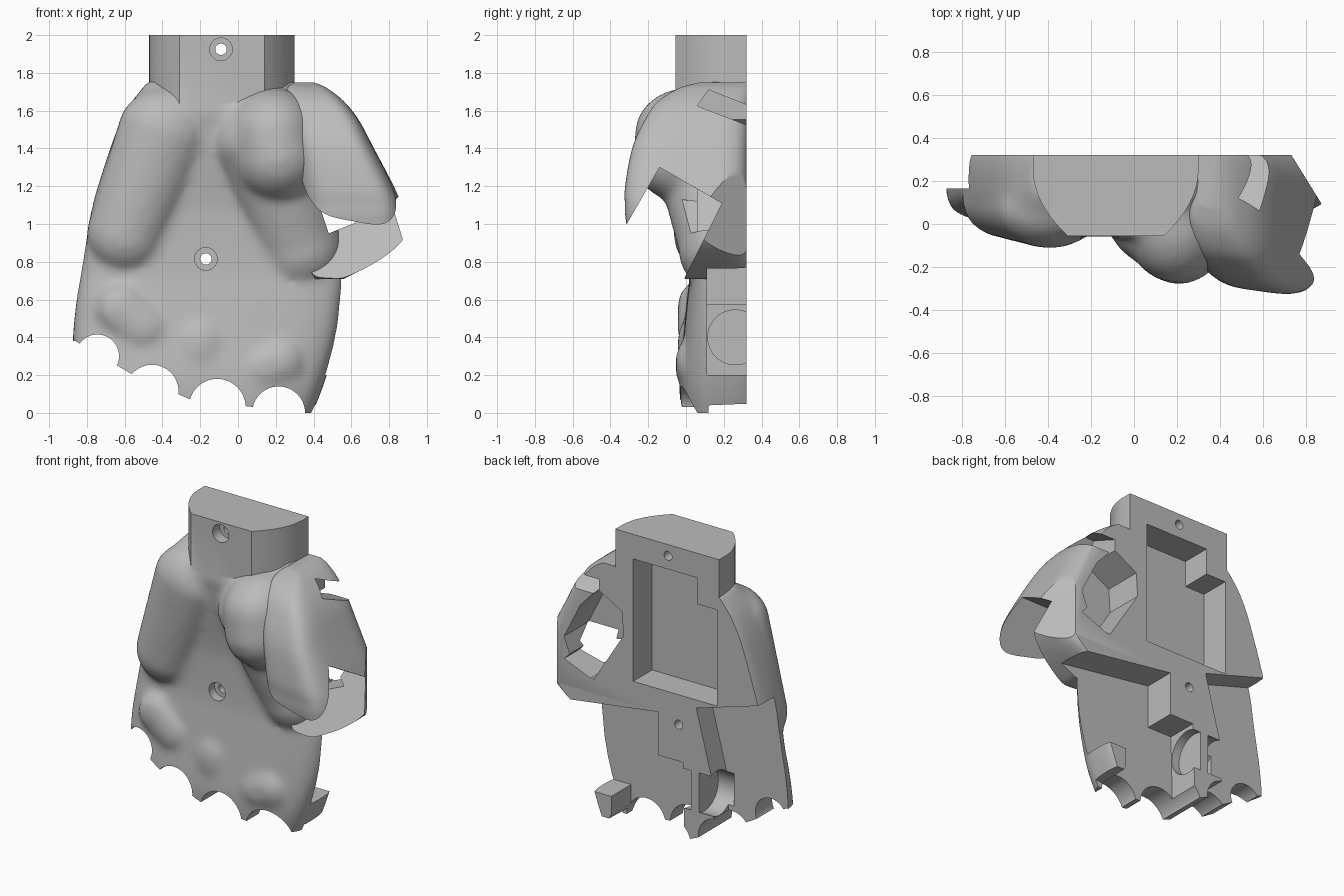
import bpy, bmesh, math
from mathutils import Vector

if "Cube" in bpy.data.objects:
    bpy.data.objects.remove(bpy.data.objects["Cube"], do_unlink=True)

grey = bpy.data.materials.new("plain grey")
grey.use_nodes = True
colour = (0.5, 0.5, 0.5, 1)
grey.diffuse_color = colour
grey.node_tree.nodes["Principled BSDF"].inputs["Base Color"].default_value = colour

BACK = 0.32


def finish(bm, name):
    bmesh.ops.recalc_face_normals(bm, faces=bm.faces)
    mesh = bpy.data.meshes.new(name)
    bm.to_mesh(mesh)
    bm.free()
    mesh.materials.append(grey)
    ob = bpy.data.objects.new(name, mesh)
    bpy.context.collection.objects.link(ob)
    return ob


def prism(name, points, axis, lo, hi):
    """Extrude a 2D outline along x, y or z."""
    bm = bmesh.new()
    place = {"x": lambda a, b, t: (t, a, b),
             "y": lambda a, b, t: (a, t, b),
             "z": lambda a, b, t: (a, b, t)}[axis]
    rings = [[bm.verts.new(place(a, b, t)) for a, b in points] for t in (lo, hi)]
    for ring in rings:
        bm.faces.new(ring)
    n = len(points)
    for i in range(n):
        j = (i + 1) % n
        bm.faces.new((rings[0][i], rings[0][j], rings[1][j], rings[1][i]))
    return finish(bm, name)


def disc(name, a, b, r, axis, lo, hi):
    pts = [(a + r * math.cos(k * math.tau / 48), b + r * math.sin(k * math.tau / 48))
           for k in range(48)]
    return prism(name, pts, axis, lo, hi)


def capsule(name, p, q, rp, rq, depth):
    """Rounded pad from p to q in the xz plane, with its own depth in y."""
    p, q = Vector(p), Vector(q)
    axis = Vector((p.x - q.x, 0, p.z - q.z)).normalized()
    side = Vector((axis.z, 0, -axis.x))
    bm = bmesh.new()
    bmesh.ops.create_uvsphere(bm, u_segments=48, v_segments=24, radius=1)
    for v in bm.verts:
        c = v.co.copy()
        base, r = (p, rp) if c.z > 0.001 else (q, rq)
        v.co = base + side * c.x * r + axis * c.z * r + Vector((0, c.y * depth, 0))
    return finish(bm, name)


def smooth_rows(rows, steps=5):
    """Catmull-Rom interpolation of the section table."""
    out = []
    for i in range(len(rows) - 1):
        a, b, c, d = (rows[max(0, min(len(rows) - 1, i + k))] for k in (-1, 0, 1, 2))
        for s in range(steps):
            t = s / steps
            out.append([0.5 * (2 * y + (z - x) * t + (2 * x - 5 * y + 4 * z - w) * t * t
                               + (3 * y - x - 3 * z + w) * t ** 3)
                        for x, y, z, w in zip(a, b, c, d)])
    return out + [list(rows[-1])]


def loft(name, rows, mid, back, power, lean=0, n=56):
    """Stack superellipse sections given as (z, left x, right x, front y)."""
    bm = bmesh.new()
    rings = []
    for z, x0, x1, front in smooth_rows(rows):
        ring = []
        for k in range(n):
            t = math.tau * (k + 0.5) / n
            c, s = math.cos(t), math.sin(t)
            off = (x1 - x0) / 2 * math.copysign(abs(c) ** power, c)
            y = mid + (back if s > 0 else mid - front) * math.copysign(abs(s) ** power, s)
            ring.append(bm.verts.new(((x0 + x1) / 2 + off, y - lean * off, z)))
        rings.append(ring)
    for a, b in zip(rings, rings[1:]):
        for i in range(n):
            j = (i + 1) % n
            bm.faces.new((a[i], a[j], b[j], b[i]))
    bm.faces.new(rings[0])
    bm.faces.new(rings[-1])
    return finish(bm, name)


def apply(target, mod):
    with bpy.context.temp_override(object=target, active_object=target):
        bpy.ops.object.modifier_apply(modifier=mod.name)


def combine(target, other, operation):
    mod = target.modifiers.new(operation.lower(), "BOOLEAN")
    mod.operation, mod.solver, mod.object = operation, "EXACT", other
    apply(target, mod)
    bpy.data.objects.remove(other, do_unlink=True)


# Palm slab
palm = loft("palm_shell", [
    (-0.12, -0.87, 0.34, 0.0), (0.06, -0.87, 0.42, -0.03), (0.2, -0.87, 0.47, -0.035),
    (0.4, -0.875, 0.525, -0.015), (0.6, -0.855, 0.555, 0.005), (0.75, -0.83, 0.56, 0.02),
    (0.97, -0.795, 0.49, 0.02), (1.1, -0.77, 0.435, 0.015), (1.3, -0.71, 0.45, -0.015),
    (1.5, -0.64, 0.42, -0.045), (1.62, -0.58, 0.36, -0.06), (1.69, -0.53, 0.32, -0.02),
    (1.76, -0.47, 0.3, 0.1)], 0.2, 0.25, 0.55)

# Muscle and knuckle pads that melt into the palm
for pad in [
        capsule("outer_pad", (-0.4, 0.065, 1.47), (-0.59, 0.115, 0.95), 0.245, 0.21, 0.18),
        capsule("thumb_pad", (0.13, 0.02, 1.42), (0.325, 0.18, 0.87), 0.25, 0.235, 0.22),
        capsule("thumb_ball", (0.19, 0.01, 1.48), (0.21, 0, 1.35), 0.24, 0.24, 0.28),
        capsule("knuckle_pad", (-0.62, 0.02, 0.55), (-0.5, 0.02, 0.45), 0.125, 0.12, 0.065),
        capsule("knuckle_pad", (-0.2, 0.02, 0.37), (-0.2, 0.02, 0.34), 0.13, 0.13, 0.065),
        capsule("knuckle_pad", (0.22, 0.01, 0.27), (0.14, 0.01, 0.24), 0.12, 0.12, 0.065)]:
    combine(palm, pad, "UNION")
remesh = palm.modifiers.new("remesh", "REMESH")
remesh.mode, remesh.voxel_size = "VOXEL", 0.025
apply(palm, remesh)
soften = palm.modifiers.new("soften", "SMOOTH")
soften.factor, soften.iterations = 0.5, 7
apply(palm, soften)

# Wrist block with a flat front and curved sides
curve = [(0.16 * (s / 8) ** 2, 0.25 - 0.305 * s / 8) for s in range(9)]
outline = [(-0.47, 0.4)] + [(-0.47 + a, b) for a, b in curve]
outline += [(0.3 - a, b) for a, b in reversed(curve)] + [(0.3, 0.4)]
wrist = prism("wrist", outline, "z", 1.6, 2.0)

# Thumb root with an angled socket between its two lobes
thumb = loft("thumb_root", [
    (0.71, 0.4, 0.56, 0.0), (0.81, 0.36, 0.75, -0.2), (0.92, 0.34, 0.875, -0.28),
    (1.02, 0.33, 0.875, -0.305), (1.1, 0.33, 0.865, -0.31), (1.2, 0.32, 0.825, -0.31),
    (1.4, 0.29, 0.72, -0.275), (1.55, 0.26, 0.64, -0.21), (1.65, 0.25, 0.56, -0.14),
    (1.72, 0.26, 0.47, -0.03), (1.75, 0.3, 0.4, 0.08)], 0.1, 0.25, 0.48, 0.14)
socket = [(-0.14, 1.3), (0.19, 1.11), (-0.08, 0.57), (-0.44, 0.78)]
bevel = [(0.72, 0.34), (0.875, 0.09), (1.2, 0.09), (1.2, 0.6), (0.72, 0.6)]
combine(thumb, prism("socket_cutter", socket, "x", 0.2, 1.1), "DIFFERENCE")
combine(thumb, prism("bevel_cutter", bevel, "z", 0, 2), "DIFFERENCE")

for part in (wrist, thumb):
    combine(palm, part, "UNION")

# Flat back and stepped lower edge
cutters = [
    prism("back_cutter", [(-2, BACK), (2, BACK), (2, 2), (-2, 2)], "z", -1, 3),
    prism("edge_cutter", [(-1, 0.38), (-0.86, 0.38), (-0.57, 0.21), (-0.25, 0.07),
                          (0.09, 0.03), (0.35, 0), (1, 0), (1, -0.3), (-1, -0.3)],
          "y", -1, 1),
    prism("heel_cutter", [(0.12, 0.04), (0.6, 0.06), (0.6, -0.2), (0.12, -0.2)],
          "x", 0.3, 0.8)]

# Finger scallops
for x, z, r in [(-0.745, 0.3, 0.115), (-0.455, 0.115, 0.14),
                (-0.11, 0.03, 0.15), (0.215, 0, 0.14)]:
    cutters.append(disc("scallop_cutter", x, z, r, "y", -1, 1))

# Recesses in the back
recesses = [
    ([(0.167, 1.835), (-0.307, 1.835), (-0.307, 1.66), (-0.455, 1.66),
      (-0.455, 1.015), (0.167, 1.015)], 0.12),
    ([(-0.02, 0.86), (0.7, 0.76), (0.7, 0.2), (0.33, 0.2), (0.33, -0.2),
      (-0.22, -0.2), (-0.2, 0.57), (-0.02, 0.57)], 0.11),
    ([(-0.3, 0.96), (-1, 1.17), (-1, -0.2), (-0.45, -0.2), (-0.43, 0.25),
      (-0.42, 0.5)], 0.165),
    ([(0.43, 1.56), (0.25, 1.46), (0.24, 1.3), (0.46, 0.95), (0.63, 1.05),
      (0.68, 1.18), (0.56, 1.42)], 0.06)]
for points, floor in recesses:
    cutters.append(prism("recess_cutter", points, "y", floor, 0.6))
for lo, hi in [(-0.47, -0.32), (-0.26, -0.04)]:
    cutters.append(disc("drum_cutter", 0.26, 0.4, 0.145, "x", lo, hi))
slot = [(0.12, 1.71), (0.36, 1.615), (0.32, 1.525), (0.06, 1.625)]
cutters.append(prism("slot_cutter", slot, "x", 0.42, 0.9))
# Gap that opens the thumb socket to the back
gap = [(0.42, 1.13), (0.48, 0.95), (0.68, 1.03), (0.62, 1.09)]
cutters.append(prism("gap_cutter", gap, "y", -0.04, 0.6))

# Screw holes with counterbores
for x, z, depth in [(-0.09, 1.925, 0.02), (-0.17, 0.815, 0.08)]:
    cutters.append(disc("screw_cutter", x, z, 0.03, "y", -1, 1))
    cutters.append(disc("bore_cutter", x, z, 0.06, "y", -1, depth))

for cutter in cutters:
    combine(palm, cutter, "DIFFERENCE")

# Smooth skin with crisp cut edges
bpy.ops.object.select_all(action="DESELECT")
palm.select_set(True)
bpy.context.view_layer.objects.active = palm
bpy.ops.object.shade_smooth_by_angle(angle=math.radians(32))
